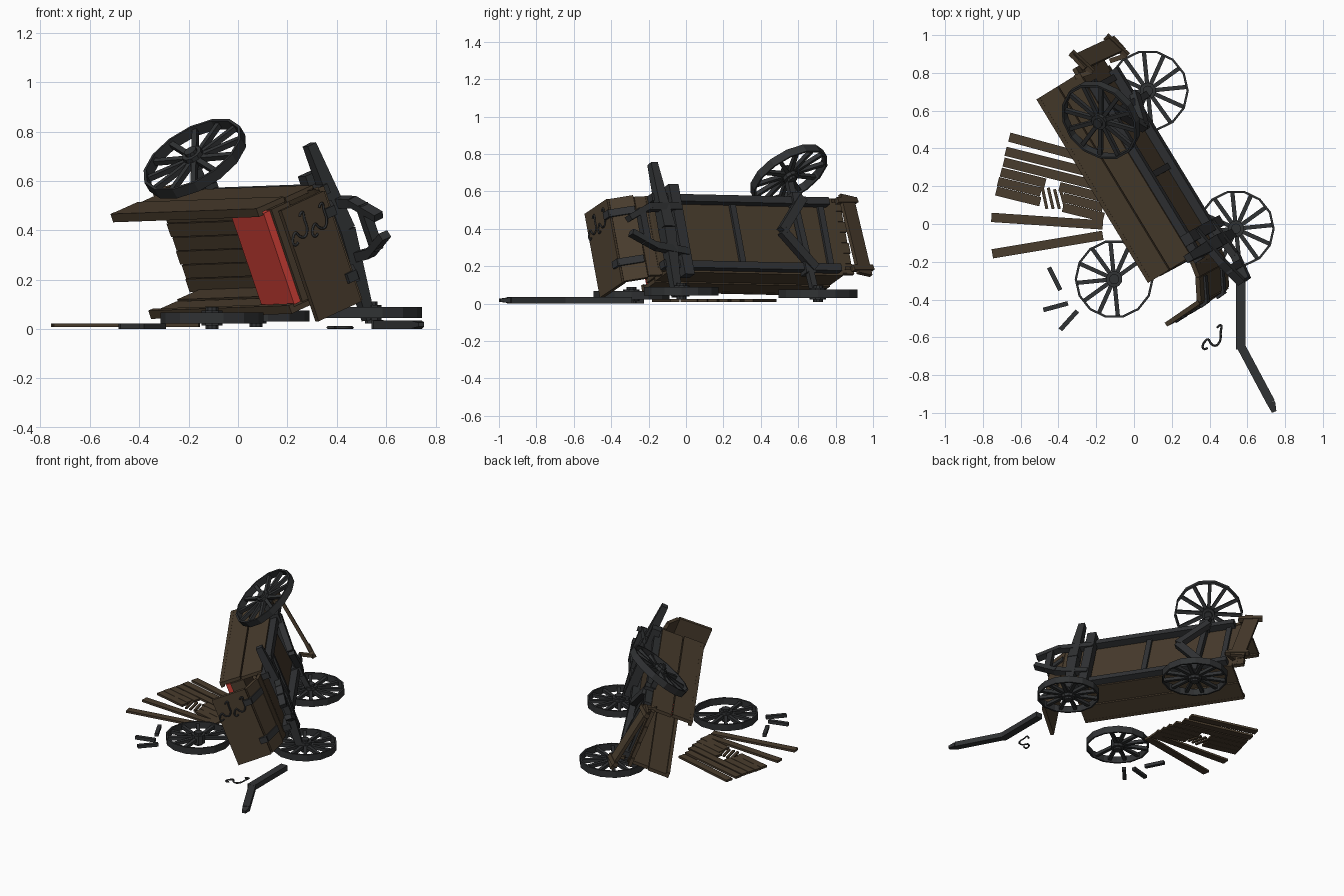
import bpy, bmesh, math
from mathutils import Matrix, Vector

if "Cube" in bpy.data.objects:
    bpy.data.objects.remove(bpy.data.objects["Cube"], do_unlink=True)


def material(name, rgb):
    m = bpy.data.materials.new(name)
    m.use_nodes = True
    m.diffuse_color = (*rgb, 1)
    m.node_tree.nodes["Principled BSDF"].inputs["Base Color"].default_value = (*rgb, 1)
    return m


BROWN = material("brown wood", (0.066, 0.045, 0.026))
DARK = material("dark iron", (0.03, 0.032, 0.034))
RED = material("red cushion", (0.64, 0.052, 0.038))

# Frame of the toppled wagon: length, side and up axes
TILT = math.radians(21)
F = Vector((0.52, -0.855, 0.019)).normalized()
LEAN = Vector((-0.855, -0.52, 0)) * math.sin(TILT) + Vector((0, 0, math.cos(TILT)))
U = F.cross(LEAN).normalized()
S = U.cross(F)
WAGON = Matrix.Translation((0.188, 0.114, 0.36)) @ Matrix((F, S, U)).transposed().to_4x4()
WORLD = Matrix.Identity(4)


def finish(name, bm, mat, frame):
    bmesh.ops.recalc_face_normals(bm, faces=bm.faces)
    me = bpy.data.meshes.new(name)
    bm.to_mesh(me)
    bm.free()
    me.materials.append(mat)
    ob = bpy.data.objects.new(name, me)
    ob.matrix_world = frame
    bpy.context.collection.objects.link(ob)


def add_beam(bm, a, b, w, t, up=(0, 0, 1), taper=1):
    """Bar from a to b, w wide and t thick along up."""
    a, b = Vector(a), Vector(b)
    x = (b - a).normalized()
    y = Vector(up).cross(x).normalized()
    m = Matrix((x, y, x.cross(y))).transposed().to_4x4()
    m.translation = (a + b) / 2
    for v in bmesh.ops.create_cube(bm, size=1)["verts"]:
        k = taper if v.co.x > 0 else 1
        v.co = m @ Vector((v.co.x * (b - a).length, v.co.y * w * k, v.co.z * t * k))


def beam(name, a, b, w, t, mat, frame=WAGON, up=(0, 0, 1), taper=1):
    bm = bmesh.new()
    add_beam(bm, a, b, w, t, up, taper)
    finish(name, bm, mat, frame)


def wheel(name, centre, axis, r, missing=(), turn=0.1, sides=14, spokes=12):
    bm = bmesh.new()
    half, inner = 0.023, r - 0.012
    loops = []
    for rad, z in ((r, -half), (r, half), (inner, half), (inner, -half)):
        loops.append([bm.verts.new((rad * math.cos(math.tau * i / sides),
                                    rad * math.sin(math.tau * i / sides), z)) for i in range(sides)])
    for k in range(4):
        p, q = loops[k], loops[(k + 1) % 4]
        for i in range(sides):
            j = (i + 1) % sides
            bm.faces.new((p[i], p[j], q[j], q[i]))
    for rad, depth in ((0.044, 0.06), (0.027, 0.088)):
        bmesh.ops.create_cone(bm, cap_ends=True, segments=10, radius1=rad, radius2=rad, depth=depth)
    for i in range(spokes):
        if i not in missing:
            a = math.tau * i / spokes + turn
            d = Vector((math.cos(a), math.sin(a), 0))
            add_beam(bm, d * 0.03, d * (inner + 0.004), 0.022, 0.022)
    frame = Vector(axis).to_track_quat("Z", "Y").to_matrix().to_4x4()
    frame.translation = centre
    finish(name, bm, DARK, frame)


def scroll(name, frame):
    """Iron scroll with a curl at each end."""
    pts = [(0.025, 0.05), (0.035, 0.066), (0.052, 0.062), (0.042, 0.03), (0.046, -0.015),
           (0.02, -0.05), (-0.01, -0.035), (-0.02, -0.005), (-0.04, -0.02), (-0.056, -0.05),
           (-0.04, -0.068), (-0.025, -0.055)]
    cu = bpy.data.curves.new(name, "CURVE")
    cu.dimensions = "3D"
    cu.bevel_depth = 0.006
    cu.bevel_resolution = 0
    cu.resolution_u = 3
    cu.use_fill_caps = True
    sp = cu.splines.new("NURBS")
    sp.points.add(len(pts) - 1)
    for p, (x, y) in zip(sp.points, pts):
        p.co = (x, y, 0, 1)
    sp.use_endpoint_u = True
    sp.order_u = 3
    cu.materials.append(DARK)
    ob = bpy.data.objects.new(name, cu)
    ob.matrix_world = frame
    bpy.context.collection.objects.link(ob)


# Wagon bed: floor boards over a base
for i in range(7):
    s = (i - 3) * 0.06
    beam(f"floor_board_{i}", (-0.865 + 0.008 * (i % 2), s, -0.012), (0.36, s, -0.012), 0.057, 0.024, BROWN)
beam("floor_base", (-0.82, 0, -0.02), (0.36, 0, -0.02), 0.41, 0.012, BROWN)

# Side walls of two boards, with a lip
for side, tag, back in ((1, "right", -0.83), (-1, "left", -0.79)):
    s = side * 0.21
    for k, (lo, hi) in enumerate(((-0.03, 0.11), (0.115, 0.25))):
        u = (lo + hi) / 2
        offset = s + side * 0.006 * k
        beam(f"{tag}_wall_board_{k}", (back, offset, u), (0.307, offset, u), 0.022, hi - lo, BROWN)
    beam(f"{tag}_wall_lip", (back, s, 0.243), (0.307, s, 0.243), 0.036, 0.022, BROWN)

# Seat box with cushion
beam("seat_box", (0.02, 0, 0.145), (0.31, 0, 0.145), 0.4, 0.09, BROWN)
beam("seat_cushion", (0.04, -0.002, 0.206), (0.295, -0.002, 0.206), 0.395, 0.032, RED)

# Footwell: sloping footboard folding into an upright dashboard
profile = [Vector(p) for p in ((0.34, -0.012, -0.015), (0.42, -0.012, 0.0),
                               (0.535, -0.012, 0.065), (0.545, -0.012, 0.29))]
for name, a, b, width in zip(("footwell_floor", "footboard", "dashboard"), profile, profile[1:], (0.45, 0.47, 0.48)):
    normal = (b - a).cross(Vector((0, 1, 0)))
    beam(name, a, b, width, 0.024, BROWN, up=normal)
for s in (-0.14, 0.14):
    beam("footboard_strap", (0.43, s, -0.01), (0.55, s, 0.055), 0.04, 0.018, DARK, up=(-0.5, 0, 1))
    beam("dashboard_strap", (0.555, s, 0.05), (0.558, s, 0.1), 0.04, 0.016, DARK, up=(1, 0, 0))
for u in (0.24, 0.14):
    m = Matrix(((0, 0, 1), (0, 1, 0), (-1, 0, 0))).to_4x4()
    m.translation = (0.558, 0.13, u)
    scroll("dashboard_scroll", WAGON @ m @ Matrix.Scale(0.9, 4))
scroll("fallen_scroll", Matrix.Translation((0.415, -0.6, 0.006)))

# Chassis rails and cross straps
for s in (-0.19, 0.19):
    beam("chassis_rail", (-0.76, s, -0.05), (0.35, s, -0.05), 0.04, 0.05, DARK)
for l in (-0.72, -0.17):
    beam("cross_strap", (l, -0.19, -0.032), (l, 0.19, -0.032), 0.035, 0.02, DARK)

# Rear axle with V-shaped brace
beam("rear_axle", (-0.555, -0.37, -0.085), (-0.555, 0.34, -0.03), 0.035, 0.035, DARK)
for side in (-1, 1):
    beam("rear_brace", (-0.59, side * 0.2, -0.075), (-0.41, 0, -0.1), 0.05, 0.04, DARK)
    beam("rear_axle_block", (-0.555, side * 0.16, -0.06), (-0.555, side * 0.23, -0.06), 0.06, 0.06, DARK)

# Front axle, bolster and tongue mount
for side in (-1, 1):
    beam("front_axle_half", (0.31, 0, -0.1), (0.31, side * 0.38, -0.075), 0.07, 0.07, DARK, taper=0.6)
    beam("tongue_hound", (0.2, side * 0.13, -0.09), (0.42, side * 0.11, -0.12), 0.04, 0.04, DARK)
    beam("tongue_jaw", (0.41, side * 0.115, -0.12), (0.56, side * 0.04, -0.13), 0.032, 0.045, DARK)
beam("front_bolster", (0.22, -0.26, -0.075), (0.22, 0.255, -0.075), 0.06, 0.06, DARK)
beam("tongue_crossbar", (0.47, -0.1, -0.125), (0.47, 0.1, -0.125), 0.04, 0.04, DARK)

# Loose tailgate hanging behind
top, bottom = Vector((-0.295, 0.855, 0.575)), Vector((-0.08, 0.955, 0.155))
across = Vector((0.07, -0.065, 0)).normalized()
flat = (bottom - top).cross(across)
beam("tailgate", top, bottom, 0.095, 0.022, BROWN, WORLD, up=flat)
for t in (0.06, 0.92):
    mid = top.lerp(bottom, t)
    beam("tailgate_arm", mid - across * 0.07, mid + across * 0.085, 0.03, 0.03, BROWN, WORLD, up=flat)
    hinge = mid + across * 0.08
    beam("tailgate_hinge", hinge, hinge + Vector((-0.09, -0.03, 0)), 0.025, 0.02, BROWN, WORLD)

# Wheels
wheel("raised_rear_wheel", (-0.175, 0.55, 0.69), (-0.45, -0.46, 0.75), 0.225)
wheel("lower_rear_wheel", (0.073, 0.705, 0.053), (0, 0, 1), 0.217)
wheel("lower_front_wheel", (0.54, -0.025, 0.067), (0, 0, 1), 0.205)
wheel("detached_wheel", (-0.105, -0.292, 0.045), (0, 0, 1), 0.209, missing=(4, 5, 6))

# Loose spokes
for a, b in (((-0.45, -0.23), (-0.39, -0.35)), ((-0.48, -0.455), (-0.35, -0.42)), ((-0.39, -0.56), (-0.3, -0.46))):
    beam("loose_spoke", (*a, 0.012), (*b, 0.012), 0.024, 0.022, DARK, WORLD)

# Fallen planks, three of them snapped
planks = [((-0.66, 0.46), (-0.2, 0.335)), ((-0.68, 0.385), (-0.2, 0.265)), ((-0.69, 0.328), (-0.18, 0.2)),
          ((-0.705, 0.275), (-0.17, 0.142)), ((-0.72, 0.225), (-0.165, 0.088)), ((-0.73, 0.175), (-0.16, 0.035)),
          ((-0.755, 0.035), (-0.165, -0.005)), ((-0.75, -0.158), (-0.165, -0.06))]
for i, (a, b) in enumerate(planks):
    a, b = Vector((*a, 0.016)), Vector((*b, 0.016))
    runs = ((0, 0.41), (0.62, 1)) if i in (4, 5) else ((0, 0.44), (0.58, 1)) if i == 3 else ((0, 1),)
    for p, q in runs:
        beam(f"fallen_plank_{i}", a.lerp(b, p), a.lerp(b, q), 0.049, 0.015, BROWN, WORLD)
for i in range(4):
    x = -0.475 + 0.033 * i
    beam("splinter", (x - 0.012, 0.2 - 0.008 * i, 0.016), (x + 0.014, 0.08, 0.016), 0.016, 0.01, BROWN, WORLD)

# Broken draw pole
beam("draw_pole_base", (0.565, -0.29, 0.018), (0.565, -0.665, 0.018), 0.05, 0.036, DARK, WORLD)
beam("draw_pole_tip", (0.565, -0.645, 0.018), (0.725, -0.945, 0.018), 0.046, 0.034, DARK, WORLD)
beam("draw_pole_point", (0.725, -0.945, 0.018), (0.742, -0.995, 0.018), 0.046, 0.03, DARK, WORLD, taper=0.55)
